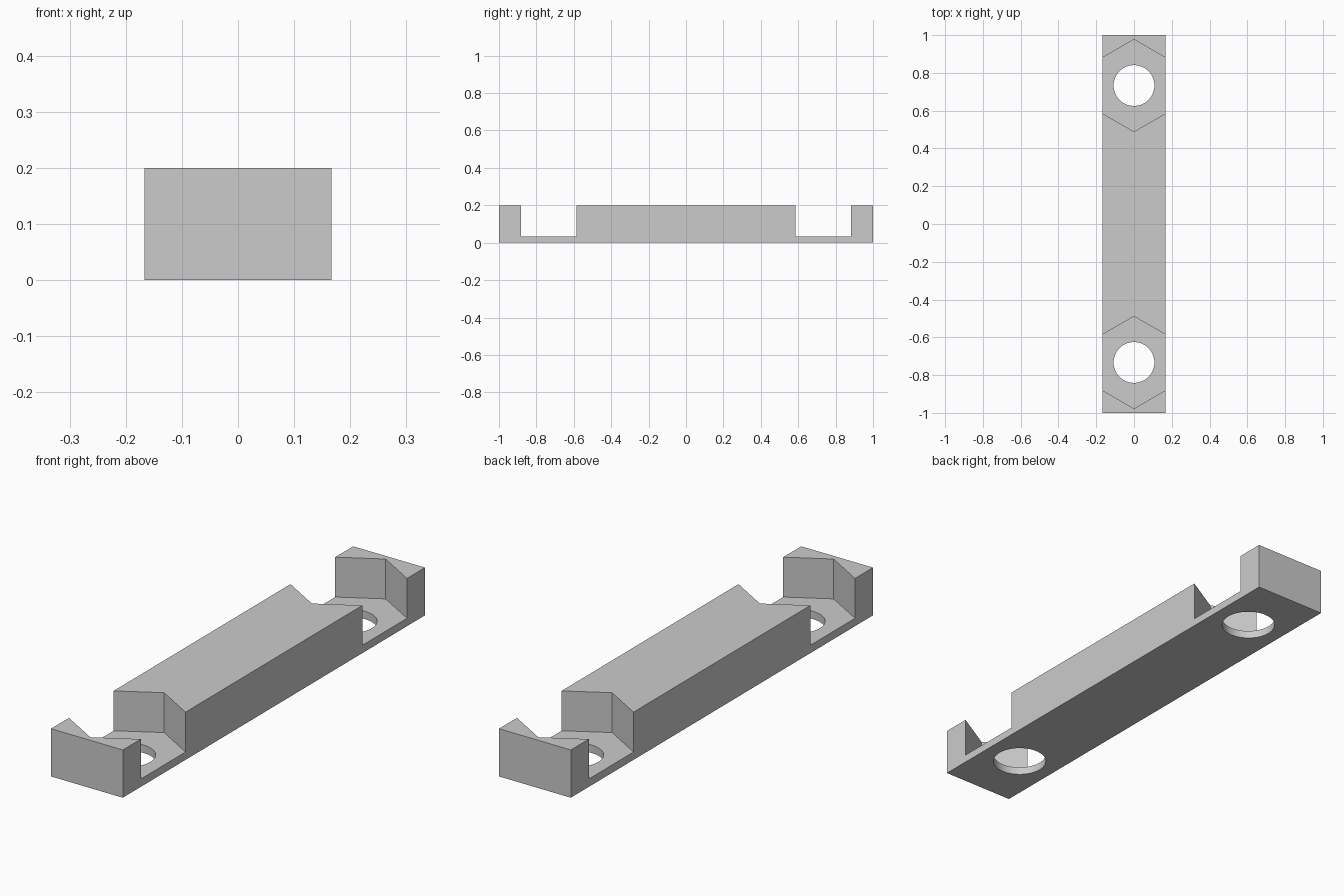
import bpy
import math

old = bpy.data.objects.get("Cube")
if old:
    bpy.data.objects.remove(old, do_unlink=True)

WIDTH, LENGTH, HEIGHT = 0.333, 2.0, 0.2
FLOOR = 0.033          # thickness left under each pocket
HOLE_Y = 0.733         # bolt centre distance from the middle
NUT_R, HOLE_R = 0.244, 0.108

grey = bpy.data.materials.new("plain grey")
grey.use_nodes = True
colour = (0.6, 0.6, 0.6, 1)
grey.diffuse_color = colour
grey.node_tree.nodes["Principled BSDF"].inputs["Base Color"].default_value = colour

# Rectangular bar
bpy.ops.mesh.primitive_cube_add(size=1, location=(0, 0, HEIGHT / 2))
bar = bpy.context.object
bar.name = "mounting_bar"
bar.scale = (WIDTH, LENGTH, HEIGHT)
bpy.ops.object.transform_apply(location=True, rotation=False, scale=True)
bar.data.materials.append(grey)


def cut(name, sides, radius, y, bottom, top):
    """Subtract an upright prism with a corner pointing along y."""
    bpy.ops.mesh.primitive_cylinder_add(
        vertices=sides, radius=radius, depth=top - bottom,
        location=(0, y, (bottom + top) / 2))
    cutter = bpy.context.object
    cutter.name = name
    cutter.hide_render = True
    cutter.data.materials.append(grey)
    mod = bar.modifiers.new(name, "BOOLEAN")
    mod.operation = "DIFFERENCE"
    mod.solver = "EXACT"
    mod.object = cutter
    bpy.context.view_layer.objects.active = bar
    bpy.ops.object.modifier_apply(modifier=mod.name)
    bpy.data.objects.remove(cutter, do_unlink=True)


# Hexagonal nut pocket and round bolt hole at each end
for side in (-1, 1):
    cut("nut_pocket", 6, NUT_R, side * HOLE_Y, FLOOR, HEIGHT + 0.1)
    cut("bolt_hole", 64, HOLE_R, side * HOLE_Y, -0.1, HEIGHT + 0.1)

# Round hole walls, crisp edges elsewhere
bpy.ops.object.select_all(action="DESELECT")
bar.select_set(True)
bpy.context.view_layer.objects.active = bar
bpy.ops.object.shade_smooth_by_angle(angle=math.radians(30))
